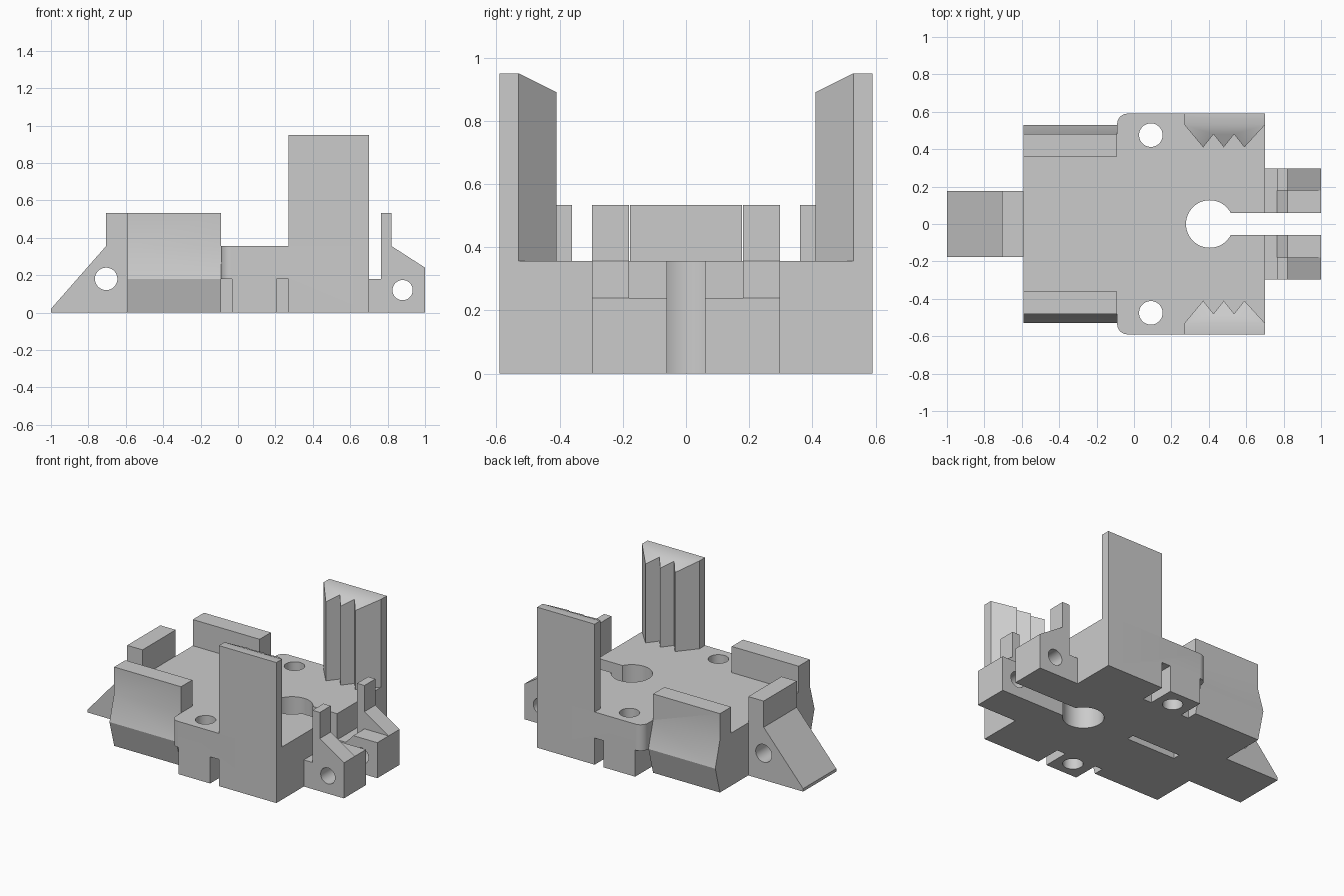
import bpy, bmesh, math
from mathutils import Vector

cube = bpy.data.objects.get("Cube")
if cube:
    bpy.data.objects.remove(cube)

grey = bpy.data.materials.new("plain_grey")
grey.use_nodes = True
grey.diffuse_color = (0.6, 0.6, 0.6, 1)
grey.node_tree.nodes["Principled BSDF"].inputs["Base Color"].default_value = (0.6, 0.6, 0.6, 1)

# Deck height, wall height, ledge height, body half width
DECK, WALL, LEDGE, HALF = 0.356, 0.533, 0.18, 0.59


def prism(name, axis, profile, lo, hi):
    """Extrude a 2D profile along an axis; profile holds the other two axes in order."""
    place = {"x": lambda a, b, t: (t, a, b),
             "y": lambda a, b, t: (a, t, b),
             "z": lambda a, b, t: (a, b, t)}[axis]
    bm = bmesh.new()
    face = bm.faces.new([bm.verts.new(place(a, b, lo)) for a, b in profile])
    moved = bmesh.ops.extrude_face_region(bm, geom=[face])["geom"]
    verts = [v for v in moved if isinstance(v, bmesh.types.BMVert)]
    bmesh.ops.translate(bm, vec=Vector(place(0, 0, hi - lo)), verts=verts)
    bmesh.ops.recalc_face_normals(bm, faces=bm.faces)
    mesh = bpy.data.meshes.new(name)
    bm.to_mesh(mesh)
    bm.free()
    mesh.materials.append(grey)
    obj = bpy.data.objects.new(name, mesh)
    bpy.context.collection.objects.link(obj)
    return obj


def rect(a0, a1, b0, b1):
    return [(a0, b0), (a1, b0), (a1, b1), (a0, b1)]


def arc(cx, cy, r, start, end, n):
    angles = [math.radians(start + (end - start) * i / n) for i in range(n + 1)]
    return [(cx + r * math.cos(t), cy + r * math.sin(t)) for t in angles]


def circle(cx, cy, r, n=48):
    return arc(cx, cy, r, 0, 360, n)[:-1]


def combine(obj, tool, operation):
    """Apply a boolean and throw the tool away."""
    tool.hide_render = True
    mod = obj.modifiers.new("boolean", "BOOLEAN")
    mod.object, mod.operation, mod.solver = tool, operation, "EXACT"
    bpy.context.view_layer.objects.active = obj
    bpy.ops.object.modifier_apply(modifier=mod.name)
    bpy.data.objects.remove(tool)


def smooth(obj):
    bpy.ops.object.select_all(action="DESELECT")
    obj.select_set(True)
    bpy.context.view_layer.objects.active = obj
    bpy.ops.object.shade_smooth_by_angle(angle=math.radians(30))


# Front deck with two rounded corners
R = 0.055
plan = [(0.7, -HALF), (0.7, HALF)]
plan += arc(-0.09 + R, HALF - R, R, 90, 180, 8)
plan += arc(-0.09 + R, -HALF + R, R, 180, 270, 8)
body = prism("body", "z", plan, 0, DECK)

# Rear tray with flared side walls
half_tray = [(0.48, 0), (0.53, LEDGE), (0.48, DECK), (0.48, WALL), (0.36, WALL), (0.36, DECK)]
tray = half_tray + [(-y, z) for y, z in reversed(half_tray)]
combine(body, prism("tray", "x", tray, -0.59, -0.09), "UNION")

# Keyhole, screw holes, side notches and underside pocket
cuts = [prism("keyhole", "z", circle(0.405, 0, 0.127, 64), -0.1, 0.6),
        prism("keyhole_slot", "z", rect(0.42, 0.8, -0.06, 0.06), -0.1, 0.6),
        prism("pocket", "z", rect(-0.34, 0.03, -0.025, 0.025), -0.1, 0.1)]
for s in (1, -1):
    cuts.append(prism("screw_hole", "z", circle(0.09, s * 0.475, 0.063), -0.1, 0.6))
    for x0, x1 in ((-0.09, -0.033), (0.205, 0.27)):
        cuts.append(prism("notch", "z", rect(x0, x1, s * 0.41, s * 0.7), -0.1, LEDGE))
for tool in cuts:
    combine(body, tool, "DIFFERENCE")
smooth(body)

# Rear ramp tab with a cross hole
ramp = prism("rear_ramp", "y",
             [(-0.59, 0), (-1, 0), (-1, 0.02), (-0.705, DECK), (-0.705, WALL),
              (-0.59, WALL)], -0.177, 0.177)
combine(ramp, prism("ramp_hole", "y", circle(-0.705, 0.18, 0.06), -0.3, 0.3), "DIFFERENCE")
smooth(ramp)

for s, side in ((1, "left"), (-1, "right")):
    # Tall serrated jaw post
    teeth = [(0.27, 0.53)]
    for i in range(3):
        teeth.append((0.37 + 0.11 * i, 0.41))
        if i < 2:
            teeth.append((0.425 + 0.11 * i, 0.48))
    outline = [(0.27, HALF)] + teeth + [(0.7, 0.53), (0.7, HALF)]
    post = prism(side + "_jaw", "z", [(x, s * y) for x, y in outline], DECK, 0.95)

    # Slope the top of the teeth down toward the middle
    bm = bmesh.new()
    bm.from_mesh(post.data)
    top = max(bm.faces, key=lambda f: f.calc_center_median().z)
    fold = [v for v in top.verts if abs(abs(v.co.y) - 0.53) < 0.001]
    bmesh.utils.face_split(top, fold[0], fold[1])
    for v in bm.verts:
        if v.co.z > 0.9:
            v.co.z -= 0.5 * max(0, 0.53 - abs(v.co.y))
    bm.to_mesh(post.data)
    bm.free()
    smooth(post)

    # Front clevis arm: tall outer fin and low inner pad with a pin hole
    fin = [(0.7, 0), (1, 0), (1, 0.24), (0.82, DECK), (0.82, WALL),
           (0.765, WALL), (0.765, LEDGE), (0.7, LEDGE)]
    pad = [(0.7, 0), (1, 0), (1, 0.24), (0.82, 0.24), (0.765, LEDGE), (0.7, LEDGE)]
    arm = prism(side + "_clevis_arm", "y", fin, s * 0.18, s * 0.297)
    combine(arm, prism("pad", "y", pad, s * 0.06, s * 0.18), "UNION")
    combine(arm, prism("pin_hole", "y", circle(0.88, 0.12, 0.054), s * 0.02, s * 0.4), "DIFFERENCE")
    smooth(arm)
